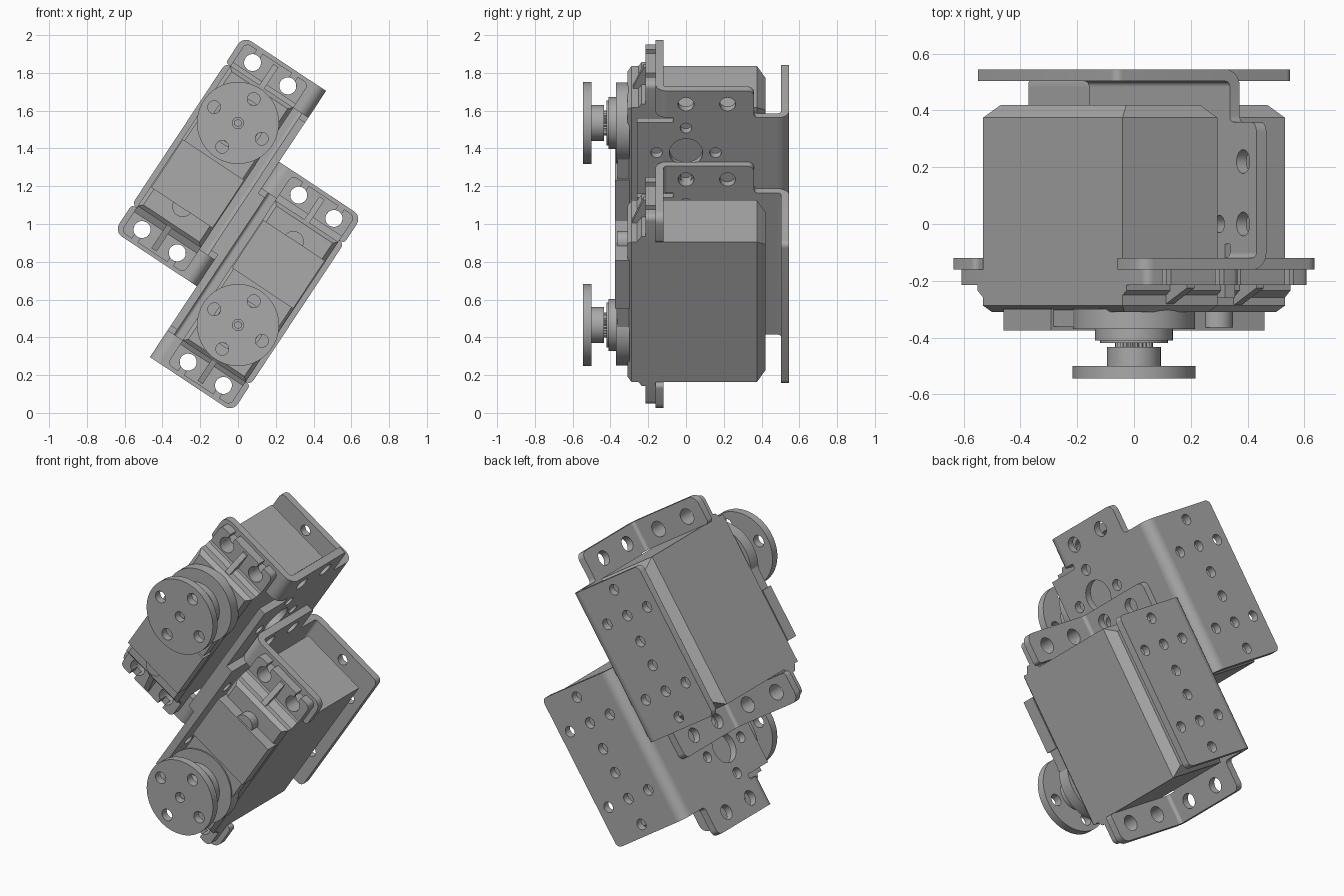
import bpy, bmesh, math
from mathutils import Matrix

cube = bpy.data.objects.get("Cube")
if cube:
    bpy.data.objects.remove(cube, do_unlink=True)

grey = bpy.data.materials.new("plain_grey")
grey.use_nodes = True
tone = (0.4, 0.4, 0.4, 1)
grey.diffuse_color = tone
grey.node_tree.nodes["Principled BSDF"].inputs["Base Color"].default_value = tone

scene = bpy.context.scene.collection
# Two identical units, turned half a circle from each other, side plates touching
TILT, SHIFT = math.radians(33.5), Matrix.Translation((-0.2625, 0, 0.225))
PLACES = {
    name: Matrix.Translation((0, 0, 1)) @ Matrix.Rotation(TILT + turn, 4, 'Y') @ SHIFT
    for name, turn in (("upper", 0), ("lower", math.pi))}

# Sheet orientations: facing the front, facing sideways, or standing along the length
FRONT = Matrix.Rotation(math.pi / 2, 4, 'X')
SIDE = Matrix(((0, 0, 1, 0), (1, 0, 0, 0), (0, 1, 0, 0), (0, 0, 0, 1)))
ALONG = Matrix.Identity(4)


def place(name, mesh):
    """Put one copy of a part in each unit."""
    mesh.materials.append(grey)
    mesh.shade_smooth()
    mesh.set_sharp_from_angle(angle=math.radians(30))
    for unit, matrix in PLACES.items():
        ob = bpy.data.objects.new(f"{unit}_{name}", mesh)
        ob.matrix_world = matrix
        scene.objects.link(ob)


def sheet(name, outline, lo, hi, facing=FRONT, holes=()):
    """Flat part of any outline with holes, between two depths."""
    cu = bpy.data.curves.new(name, 'CURVE')
    cu.dimensions, cu.fill_mode, cu.extrude = '2D', 'BOTH', (hi - lo) / 2
    for loop in [outline, *holes]:
        sp = cu.splines.new('POLY')
        sp.points.add(len(loop) - 1)
        for pt, (a, b) in zip(sp.points, loop):
            pt.co = (a, b, 0, 1)
        sp.use_cyclic_u = True
    tmp = bpy.data.objects.new(name + "_outline", cu)
    scene.objects.link(tmp)
    deps = bpy.context.evaluated_depsgraph_get()
    mesh = bpy.data.meshes.new_from_object(tmp.evaluated_get(deps))
    bpy.data.objects.remove(tmp, do_unlink=True)
    mid = (lo + hi) / 2
    if facing is FRONT:
        mid = -mid
    mesh.transform(facing @ Matrix.Translation((0, 0, mid)))
    bm = bmesh.new()
    bm.from_mesh(mesh)
    bmesh.ops.remove_doubles(bm, verts=bm.verts, dist=1e-5)
    bmesh.ops.recalc_face_normals(bm, faces=bm.faces)
    bm.to_mesh(mesh)
    bm.free()
    mesh.materials.clear()
    place(name, mesh)


def arc(cx, cy, r, start, end, n):
    return [(cx + r * math.cos(math.radians(start + (end - start) * i / n)),
             cy + r * math.sin(math.radians(start + (end - start) * i / n)))
            for i in range(n + 1)]


def circle(cx, cy, r, n=32):
    return arc(cx, cy, r, 0, 360, n)[:-1]


def rect(x0, y0, x1, y1, radii=(0, 0, 0, 0)):
    """Rectangle; radii for lower left, lower right, upper right, upper left."""
    out = []
    corners = ((x0, y0, 1, 1), (x1, y0, -1, 1), (x1, y1, -1, -1), (x0, y1, 1, -1))
    for i, ((x, y, sx, sy), r) in enumerate(zip(corners, radii)):
        out += arc(x + sx * r, y + sy * r, r, 180 + 90 * i, 270 + 90 * i, 6) if r else [(x, y)]
    return out


def flip(points, s):
    return [(x, s * y) for x, y in points]


CX, CZ = -0.033, 0.006          # servo centre
HALF_W, HALF_L = 0.2, 0.445
HORN = 0.221                    # output shaft along the length
EDGE, T = 0.2625, 0.042         # bracket half width, metal thickness
BEND = 0.06
GRID, PITCH = 0.228, 0.156      # bracket hole pattern

# Servo case with chamfered back and front rims
bm = bmesh.new()
bmesh.ops.create_cube(bm, size=1)
bm.transform(Matrix.Translation((CX, 0.055, CZ)) @ Matrix.Diagonal((HALF_W * 2, 0.73, HALF_L * 2, 1)))
for y, size in ((0.42, 0.045), (-0.31, 0.022)):
    rim = [e for e in bm.edges if all(abs(v.co.y - y) < 1e-4 for v in e.verts)]
    bmesh.ops.bevel(bm, geom=rim, offset=size, segments=1, affect='EDGES')
case = bpy.data.meshes.new("servo_case")
bm.to_mesh(case)
bm.free()
place("servo_case", case)

# Front cover: gear housing, raised panel and small round boss
sheet("gear_housing", circle(CX, HORN, 0.215, 48), -0.37, -0.3)
sheet("front_cover", rect(CX - 0.185, -0.31, CX + 0.185, HORN), -0.362, -0.3)
sheet("front_panel", rect(CX - 0.195, -0.317, CX + 0.195, -0.013), -0.375, -0.3)
sheet("panel_boss", circle(CX, -0.31, 0.055), -0.365, -0.3)

# Output shaft and horn
sheet("shaft_collar", circle(CX, HORN, 0.138, 40), -0.41, -0.36)
sheet("shaft_ring", circle(CX, HORN, 0.12, 40), -0.42, -0.4)
teeth = [(CX + r * math.cos(i * math.pi / 24), HORN + r * math.sin(i * math.pi / 24))
         for i in range(48) for r in [0.066 if i % 2 else 0.058]]
sheet("shaft_spline", teeth, -0.44, -0.415)
screw_hole = circle(CX, HORN, 0.03, 20)
sheet("horn_hub", circle(CX, HORN, 0.095, 40), -0.505, -0.434, holes=[screw_hole])
horn_holes = [circle(CX + 0.151 * a, HORN + 0.151 * b, 0.034, 20)
              for a, b in ((1, 0), (-1, 0), (0, 1), (0, -1))]
sheet("horn_disc", circle(CX, HORN, 0.217, 64), -0.545, -0.5, holes=horn_holes + [screw_hole])
sheet("horn_screw", circle(CX, HORN, 0.022, 6), -0.515, -0.44)

for s, end in ((1, "far"), (-1, "near")):
    # Mounting ear with two open keyhole slots
    tip, slot, r = 0.6, 0.018, 0.045
    gap = math.degrees(math.asin(slot / r))
    ear = [(CX - HALF_W, 0.43), (CX + HALF_W, 0.43)]
    ear += arc(CX + HALF_W - 0.03, tip - 0.03, 0.03, 0, 90, 5)
    for hx in (CX + 0.112, CX - 0.112):
        ear += [(hx + slot, tip)] + arc(hx, 0.53, r, 90 - gap, gap - 270, 24) + [(hx - slot, tip)]
    ear += arc(CX - HALF_W + 0.03, tip - 0.03, 0.03, 90, 180, 5)
    sheet(f"{end}_ear", flip(ear, s), -0.215, -0.161)

    # Gusset between the slots, and the raised step behind the ear
    sheet(f"{end}_ear_gusset", flip([(-0.21, 0.43), (-0.29, 0.43), (-0.225, 0.585), (-0.21, 0.585)], s),
          CX - 0.016, CX + 0.016, SIDE)
    sheet(f"{end}_ear_step", flip([(-0.2, 0.43), (-0.265, 0.43), (-0.235, 0.475), (-0.2, 0.475)], s),
          CX - HALF_W, CX + HALF_W, SIDE)

    # Bracket tab behind the ear, with its bend into the side plate
    tab = rect(-EDGE, 0.45, EDGE - BEND, 0.62, (0.02, 0, 0, 0.05))
    sheet(f"{end}_bracket_tab", flip(tab, s), -0.161, -0.161 + T,
          holes=[circle(CX + d, s * 0.53, r, 24) for d in (-0.112, 0.112)])
    bend = arc(EDGE - BEND, -0.161 + BEND, BEND, -90, 0, 8) + \
        arc(EDGE - BEND, -0.161 + BEND, BEND - T, 0, -90, 8)
    sheet(f"{end}_tab_bend", bend, min(s * 0.45, s * 0.62), max(s * 0.45, s * 0.62), ALONG)

# Bracket side plate: tongue in front, relief slits by the tabs, narrower at the back
tab_y, back_y, foot = -0.161 + BEND, 0.545 - BEND, 0.45
half = [(-0.26, 0), (-0.26, 0.42), (-0.07, 0.42), (-0.07, 0.45), (tab_y, 0.45), (tab_y, 0.62)]
half += arc(0.325, 0.585, 0.035, 90, 0, 6) + [(0.36, foot + 0.02)]
half += arc(0.38, foot + 0.02, 0.02, 180, 270, 4) + [(back_y, foot)]
outline = half[1:] + flip(half[:0:-1], -1)
side_holes = []
for s in (1, -1):
    side_holes += [circle(0, s * GRID, 0.088, 40)]
    side_holes += [circle(y, s * 0.535, 0.042, 24) for y in (0, 0.22)]
    side_holes += [circle(PITCH * a, s * (GRID + PITCH * b), 0.031, 20)
                   for a, b in ((1, 0), (-1, 0), (0, 1), (0, -1))]
sheet("bracket_side_plate", outline, EDGE - T, EDGE, SIDE, side_holes)

# Bracket back plate and its bend
back_holes = [circle(CX + PITCH * a, s * (GRID + PITCH * b), 0.031, 20) for s in (1, -1)
              for a, b in ((0, 0), (1, 0), (-1, 0), (0, 1), (0, -1))]
sheet("bracket_back_plate", rect(-EDGE, -foot, EDGE - BEND, foot, (0.03, 0, 0, 0.03)),
      0.545 - T, 0.545, holes=back_holes)
bend = arc(EDGE - BEND, back_y, BEND, 0, 90, 8) + arc(EDGE - BEND, back_y, BEND - T, 90, 0, 8)
sheet("back_bend", bend, -foot, foot, ALONG)
